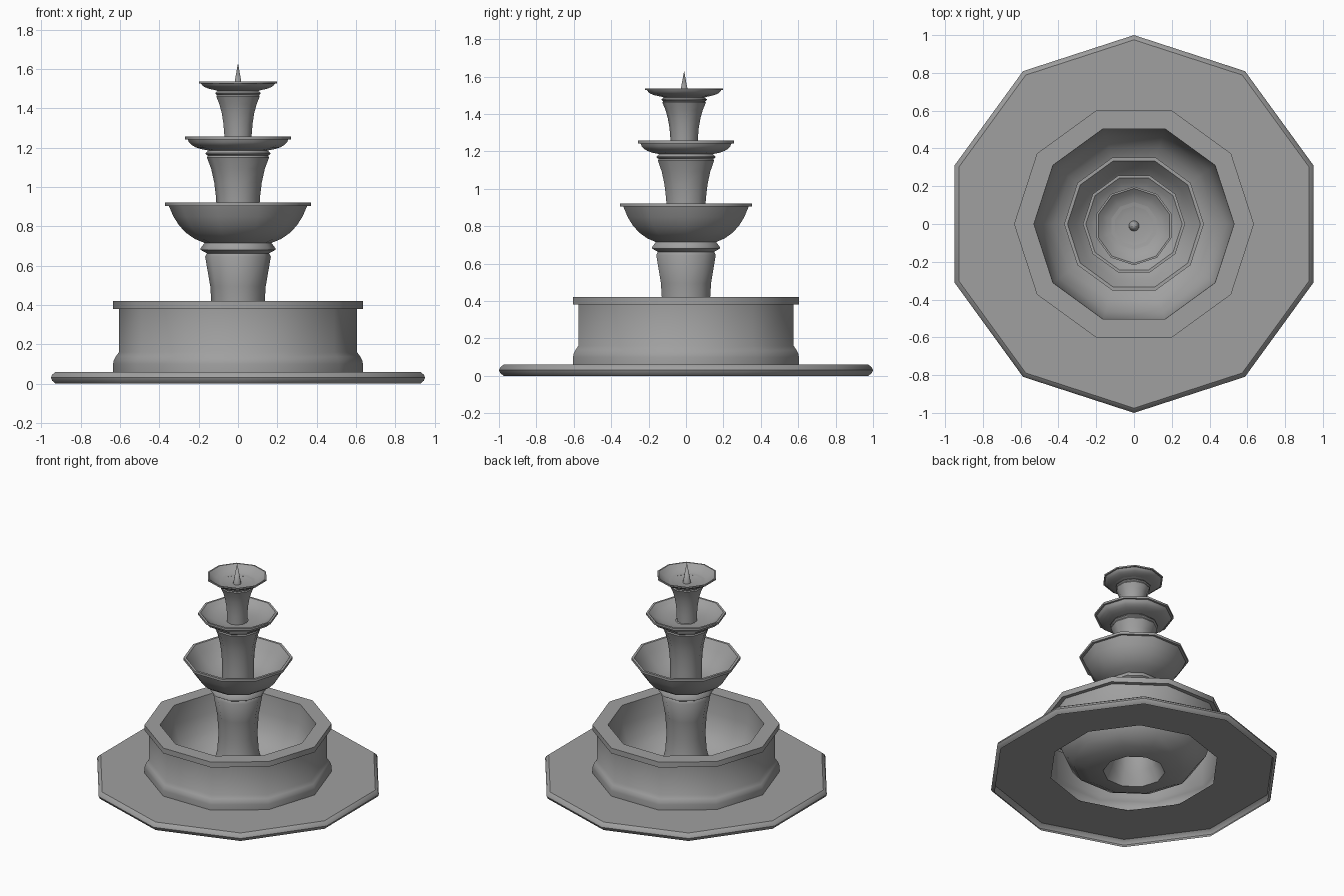
import bpy
import bmesh
import math
from mathutils import Vector

SIDES = 10
HALF_SIDE = math.pi / SIDES
SLAB_TOP = 0.06
BASIN_TOP = 0.42

cube = bpy.data.objects.get("Cube")
if cube:
    bpy.data.objects.remove(cube, do_unlink=True)

stone = bpy.data.materials.new("grey_stone")
stone.use_nodes = True
grey = (0.35, 0.35, 0.35, 1)
stone.diffuse_color = grey
stone.node_tree.nodes["Principled BSDF"].inputs["Base Color"].default_value = grey


def curve(start, corner, end, steps=5):
    """Points of a smooth bend from start to end, pulled towards corner."""
    start, corner, end = Vector(start), Vector(corner), Vector(end)
    points = []
    for step in range(steps + 1):
        t = step / steps
        points.append(start.lerp(corner, t).lerp(corner.lerp(end, t), t))
    return points


def lathe(name, profile, turn=0.0, shift=0.0):
    """Turn a profile of radius and height into a ten-sided shell."""
    bm = bmesh.new()
    angles = [turn + math.tau * side / SIDES for side in range(SIDES)]
    rings = [
        [bm.verts.new((radius * math.cos(a), radius * math.sin(a) + shift, height))
         for a in angles]
        for radius, height in profile
    ]
    for low, high in zip(rings, rings[1:]):
        for side in range(SIDES):
            after = (side + 1) % SIDES
            bm.faces.new((low[side], low[after], high[after], high[side]))
    bmesh.ops.remove_doubles(bm, verts=bm.verts, dist=0.0005)
    mesh = bpy.data.meshes.new(name)
    bm.to_mesh(mesh)
    bm.free()
    mesh.materials.append(stone)
    part = bpy.data.objects.new(name, mesh)
    bpy.context.collection.objects.link(part)
    bpy.ops.object.select_all(action="DESELECT")
    part.select_set(True)
    bpy.context.view_layer.objects.active = part
    bpy.ops.object.shade_smooth_by_angle(angle=math.radians(37))


def tier(name, foot, waist, head, collar, bowl_start, bowl_bend, rim, inside, floor,
         lip=0.015, turn=0.0, shift=0.0):
    """A column with a collar, carrying a hollow bowl."""
    rim_radius, rim_top = rim
    head_radius, head_top = head
    bowl_radius, bowl_bottom = bowl_start
    inner_radius = rim_radius - lip
    gap = (bowl_bottom - head_top) / 4

    profile = curve(foot, waist, head)
    # Collar between column and bowl
    profile += [
        (head_radius - gap / 2, head_top + gap),
        (collar, head_top + gap * 2),
        (collar, head_top + gap * 2.5),
    ]
    # Outside of the bowl, its lip, then the hollow
    profile += curve(bowl_start, bowl_bend, (inner_radius, rim_top - lip))
    profile += [(rim_radius, rim_top - lip), (rim_radius, rim_top)]
    floor_radius, floor_height = floor
    profile += curve((inner_radius, rim_top), (inside, floor_height), floor)
    lathe(name, profile, turn, shift)


# Ground slab with a rounded edge, open underneath, a corner towards the front
inset = 0.975
slab = curve((inset, 0), (2 - inset, SLAB_TOP / 2), (inset, SLAB_TOP), steps=4)
lathe("ground_slab", slab + [(0.58, SLAB_TOP)], turn=HALF_SIDE)

# Large basin: rounded foot, upright wall, overhanging rim and full hollow
wall, rim = 0.605, 0.635
basin = [(rim, SLAB_TOP)]
basin += curve((rim, 0.1), (rim, 0.125), (wall, 0.16), steps=3)
basin += [(wall, BASIN_TOP - 0.04), (rim, BASIN_TOP - 0.04), (rim, BASIN_TOP)]
basin += curve((0.53, BASIN_TOP), (0.55, 0.03), (0.21, 0.03))
lathe("basin", basin)

# Lower tier, its foot spreading into the basin floor
lower_floor = (0.11, 0.75)
tier("lower_tier", foot=(0.21, 0.03), waist=(0.08, 0.25), head=(0.167, 0.645), collar=0.19,
     bowl_start=(0.17, 0.715), bowl_bend=(0.3, 0.755), rim=(0.37, 0.922),
     inside=0.25, floor=lower_floor, lip=0.018)

# Middle tier
middle_floor = (0.072, 1.2)
tier("middle_tier", foot=lower_floor, waist=(0.097, 1.02), head=(0.158, 1.15), collar=0.165,
     bowl_start=(0.15, 1.185), bowl_bend=(0.25, 1.2), rim=(0.27, 1.257),
     inside=0.2, floor=middle_floor)

# Upper tier, turned by half a side and set slightly forward
spout_foot = (0.028, 1.48)
forward = {"turn": HALF_SIDE, "shift": -0.01}
tier("upper_tier", foot=middle_floor, waist=(0.07, 1.37), head=(0.116, 1.46), collar=0.121,
     bowl_start=(0.105, 1.49), bowl_bend=(0.19, 1.5), rim=(0.208, 1.537),
     inside=0.15, floor=spout_foot, lip=0.01, **forward)

# Pointed water spout
lathe("spout", [spout_foot, (0, 1.63)], **forward)
